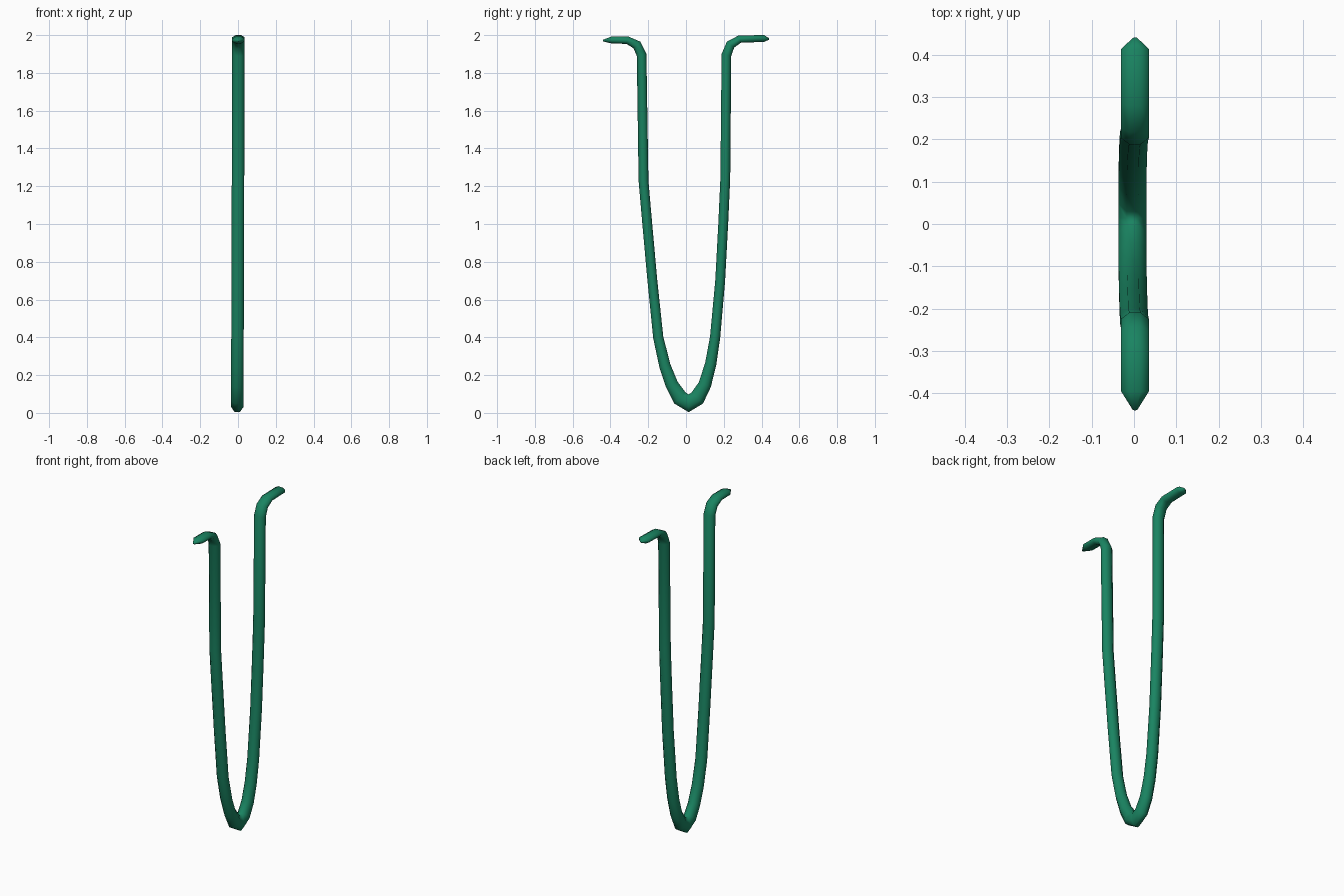
import bpy, bmesh, math
from mathutils import Vector

if "Cube" in bpy.data.objects:
    bpy.data.objects.remove(bpy.data.objects["Cube"])

HALF_WIDTH = 0.033
SIDES = 8

# centre line in the YZ plane: (y, z, half thickness)
path = [
    (-0.440, 1.971, 0.004), (-0.395, 1.974, 0.018), (-0.310, 1.973, 0.020),
    (-0.260, 1.948, 0.025), (-0.235, 1.895, 0.026), (-0.225, 1.230, 0.026),
    (-0.205, 1.000, 0.026), (-0.178, 0.700, 0.026), (-0.147, 0.400, 0.027),
    (-0.112, 0.250, 0.030), (-0.075, 0.150, 0.034), (-0.032, 0.079, 0.042),
    (0.014, 0.051, 0.047), (0.060, 0.079, 0.042), (0.100, 0.150, 0.034),
    (0.131, 0.260, 0.030), (0.154, 0.400, 0.027), (0.181, 0.700, 0.026),
    (0.197, 1.000, 0.026), (0.208, 1.240, 0.026), (0.214, 1.895, 0.026),
    (0.236, 1.950, 0.025), (0.285, 1.979, 0.020), (0.413, 1.982, 0.018),
    (0.440, 1.979, 0.004),
]


def sweep(name, pts):
    bm = bmesh.new()
    rings = []
    last = len(pts) - 1
    for i, (y, z, h) in enumerate(pts):
        p = Vector((y, z))
        before = (p - Vector(pts[max(i - 1, 0)][:2]))
        after = (Vector(pts[min(i + 1, last)][:2]) - p)
        t = Vector((0, 0))
        for d in (before, after):
            if d.length > 0:
                t += d.normalized()
        t.normalize()
        # slight lean towards -x at the bottom of the bend
        cx = -0.004 + 0.0065 * z / 2
        w = 0.005 if i in (0, last) else HALF_WIDTH
        ring = []
        for k in range(SIDES):
            a = 2 * math.pi * (k + 0.5) / SIDES
            s = 1 / math.cos(math.pi / SIDES)
            u, v = math.cos(a) * s * w, math.sin(a) * s * h
            ring.append(bm.verts.new((cx + u, y - t.y * v, z + t.x * v)))
        rings.append(ring)
    for a, b in zip(rings, rings[1:]):
        for k in range(SIDES):
            n = (k + 1) % SIDES
            bm.faces.new((a[k], a[n], b[n], b[k]))
    bm.faces.new(rings[0])
    bm.faces.new(rings[-1])
    bmesh.ops.recalc_face_normals(bm, faces=bm.faces)
    for f in bm.faces:
        f.smooth = True
    me = bpy.data.meshes.new(name)
    bm.to_mesh(me)
    bm.free()
    ob = bpy.data.objects.new(name, me)
    bpy.context.collection.objects.link(ob)
    return ob


# bent rod with hooked ends
rod = sweep("bent_rod", path)
green = bpy.data.materials.new("green")
green.diffuse_color = (0.01, 0.23, 0.12, 1)
green.use_nodes = True
green.node_tree.nodes["Principled BSDF"].inputs["Base Color"].default_value = green.diffuse_color
rod.data.materials.append(green)
